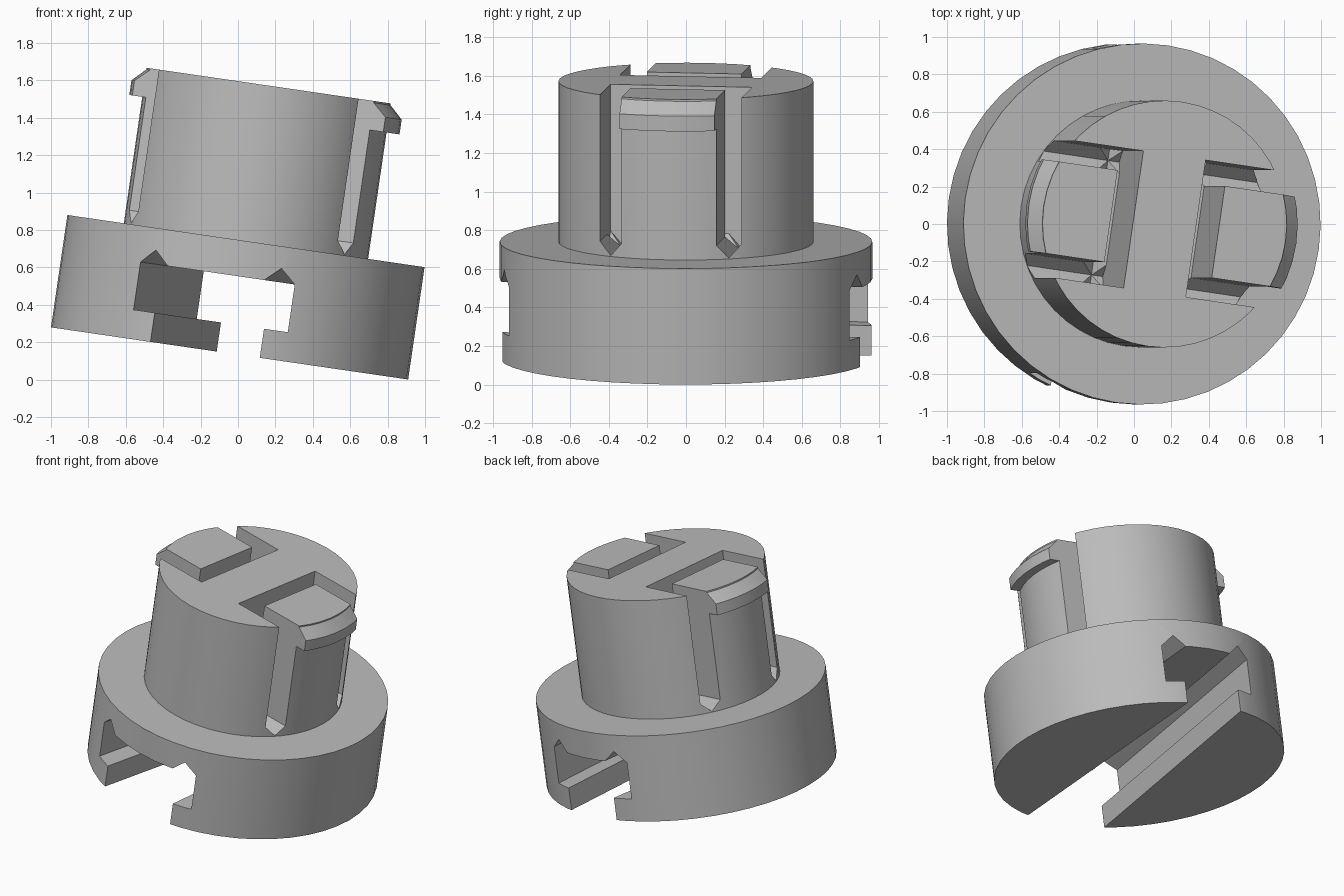
import bpy, bmesh, math
from mathutils import Matrix, Vector

if "Cube" in bpy.data.objects:
    bpy.data.objects.remove(bpy.data.objects["Cube"])

SEGMENTS = 48
TILT = math.radians(8.3)
POSE = (Matrix.Translation((-0.045, 0, 0.14))
        @ Matrix.Rotation(TILT, 4, 'Y') @ Matrix.Rotation(-TILT, 4, 'Z'))

grey = bpy.data.materials.new("plain grey")
grey.use_nodes = True
COLOUR = (0.5, 0.5, 0.5, 1)
grey.diffuse_color = COLOUR
grey.node_tree.nodes["Principled BSDF"].inputs["Base Color"].default_value = COLOUR


def finish(name, bm):
    bmesh.ops.recalc_face_normals(bm, faces=bm.faces)
    mesh = bpy.data.meshes.new(name)
    bm.to_mesh(mesh)
    bm.free()
    obj = bpy.data.objects.new(name, mesh)
    bpy.context.collection.objects.link(obj)
    mesh.materials.append(grey)
    return obj


def lathe(name, profile, closed=False):
    """Revolve (radius, height) points about z; closed makes a ring."""
    bm = bmesh.new()
    rings = [[bm.verts.new((r * math.cos(a), r * math.sin(a), z))
              for a in (math.tau * i / SEGMENTS for i in range(SEGMENTS))]
             for r, z in profile]
    pairs = list(zip(rings, rings[1:]))
    if closed:
        pairs.append((rings[-1], rings[0]))
    else:
        bm.faces.new(rings[0])
        bm.faces.new(rings[-1])
    for low, high in pairs:
        for i in range(SEGMENTS):
            j = (i + 1) % SEGMENTS
            bm.faces.new((low[i], low[j], high[j], high[i]))
    return finish(name, bm)


def prism(name, start, end):
    """Join two matching outlines into a solid."""
    bm = bmesh.new()
    a = [bm.verts.new(p) for p in start]
    b = [bm.verts.new(p) for p in end]
    bm.faces.new(a)
    bm.faces.new(b)
    for i in range(len(a)):
        j = (i + 1) % len(a)
        bm.faces.new((a[i], a[j], b[j], b[i]))
    return finish(name, bm)


def boolean(obj, tool, operation):
    tool.hide_render = True
    mod = obj.modifiers.new("cut", 'BOOLEAN')
    mod.object, mod.operation, mod.solver = tool, operation, 'EXACT'
    bpy.context.view_layer.update()
    graph = bpy.context.evaluated_depsgraph_get()
    mesh = bpy.data.meshes.new_from_object(obj.evaluated_get(graph))
    obj.modifiers.clear()
    obj.data = mesh
    bpy.data.objects.remove(tool)


def gap_outline(inner, outer):
    """Tall slot cross-section with a V-shaped floor."""
    return [(inner, 1.6), (inner, 0.68), ((inner + outer) / 2, 0.612),
            (outer, 0.68), (outer, 1.6)]


# Base disc with a tapered undercut channel right through it
base = lathe("base_disc", [(0.965, 0), (0.965, 0.607)])


def channel_outline(y):
    h = 0.2535 - 0.049 * y
    half = [(h, -0.1), (h, 0.157), (h + 0.125, 0.157), (h + 0.125, 0.415),
            (h + 0.045, 0.49), (h - 0.035, 0.415)]
    return [(x, y, z) for x, z in half] + [(-x, y, z) for x, z in reversed(half)]


boolean(base, prism("channel_cutter", channel_outline(-1.2), channel_outline(1.2)),
        'DIFFERENCE')

# Round plug, slotted around a springy tongue on each side
plug = lathe("plug", [(0.66, 0.58), (0.66, 1.447)])
GAP_IN, TONGUE_IN = 0.17, 0.293
TONGUE_HALF, GAP_HALF = 0.248, 0.37
parts = [base, plug]
for side, label in ((1, "left"), (-1, "right")):
    back_gap = gap_outline(GAP_IN, TONGUE_IN)
    boolean(plug, prism("gap_cutter",
                        [(side * x, -GAP_HALF, z) for x, z in back_gap],
                        [(side * x, GAP_HALF, z) for x, z in back_gap]), 'DIFFERENCE')
    for s in (1, -1):
        side_gap = gap_outline(TONGUE_HALF, GAP_HALF)
        boolean(plug, prism("gap_cutter",
                            [(side * GAP_IN, s * y, z) for y, z in side_gap],
                            [(side * 0.9, s * y, z) for y, z in side_gap]), 'DIFFERENCE')

    # Chamfered catch at the top of the tongue
    catch = lathe(label + "_catch", [(0.6, 1.29), (0.73, 1.29), (0.73, 1.37),
                                     (0.653, 1.444), (0.6, 1.444)], closed=True)
    box = [(0.3, -TONGUE_HALF), (0.9, -TONGUE_HALF), (0.9, TONGUE_HALF), (0.3, TONGUE_HALF)]
    boolean(catch, prism("catch_limit", [(side * x, y, 1.2) for x, y in box],
                         [(side * x, y, 1.5) for x, y in box]), 'INTERSECT')
    parts.append(catch)

# Tilt everything into its resting pose
for obj in parts:
    obj.data.transform(POSE)
    bpy.ops.object.select_all(action='DESELECT')
    obj.select_set(True)
    bpy.context.view_layer.objects.active = obj
    bpy.ops.object.shade_smooth_by_angle(angle=math.radians(25))
